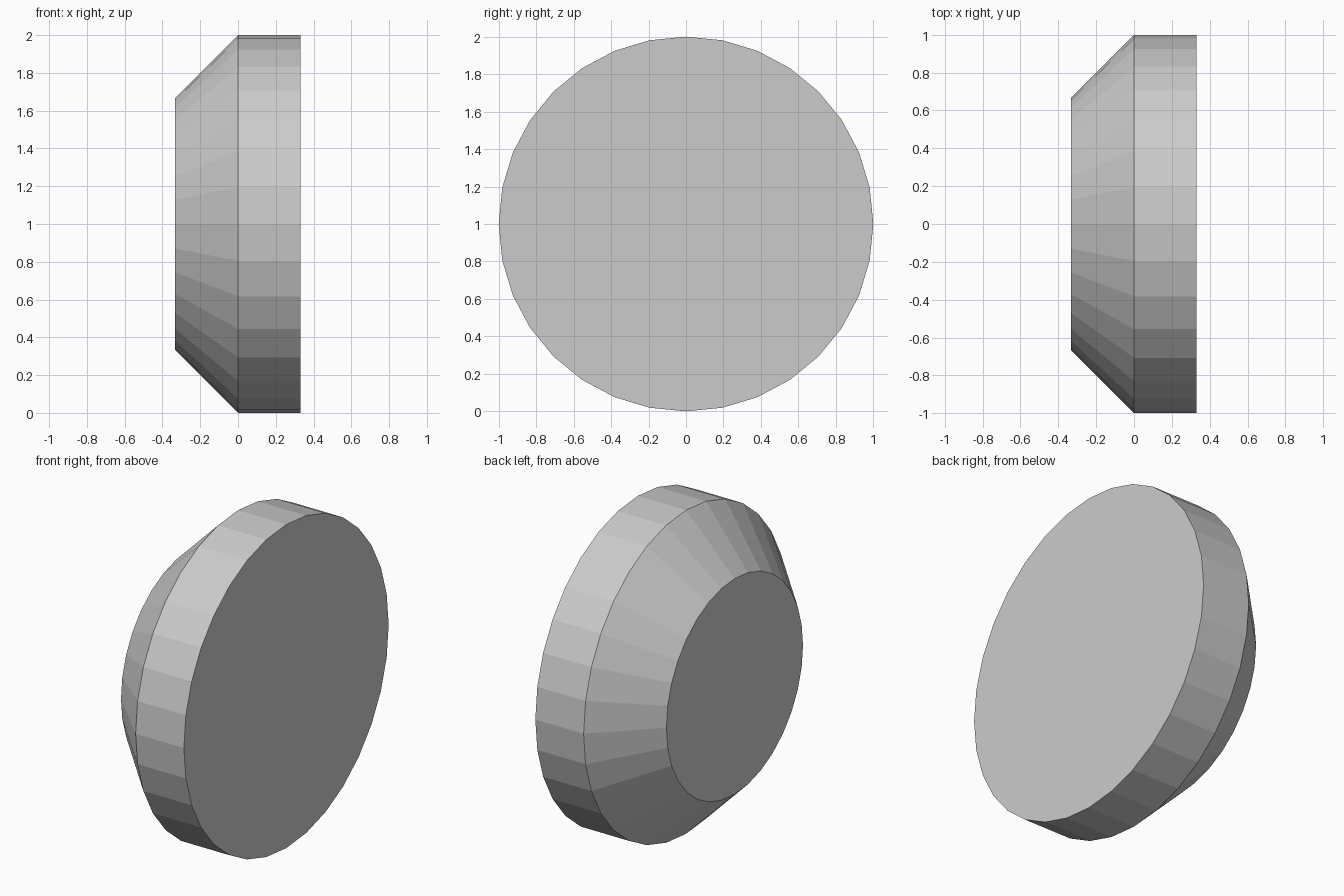
import bpy, bmesh
from math import cos, sin, tau

if "Cube" in bpy.data.objects:
    bpy.data.objects.remove(bpy.data.objects["Cube"])

SIDES = 32
# Profile along the x axis: (x, radius)
PROFILE = [(-0.333, 0.667), (0.0, 1.0), (0.33, 1.0)]

# Round knob: bevelled back, straight rim, flat face
bm = bmesh.new()
rings = [[bm.verts.new((x, r * sin(tau * i / SIDES), 1 + r * cos(tau * i / SIDES)))
          for i in range(SIDES)] for x, r in PROFILE]
for a, b in zip(rings, rings[1:]):
    for i in range(SIDES):
        j = (i + 1) % SIDES
        bm.faces.new((a[i], a[j], b[j], b[i]))

# End caps
bm.faces.new(rings[0])
bm.faces.new(rings[-1])
bmesh.ops.recalc_face_normals(bm, faces=bm.faces)

mesh = bpy.data.meshes.new("bevelled_disc")
bm.to_mesh(mesh)
bm.free()
bpy.context.collection.objects.link(bpy.data.objects.new("bevelled_disc", mesh))
